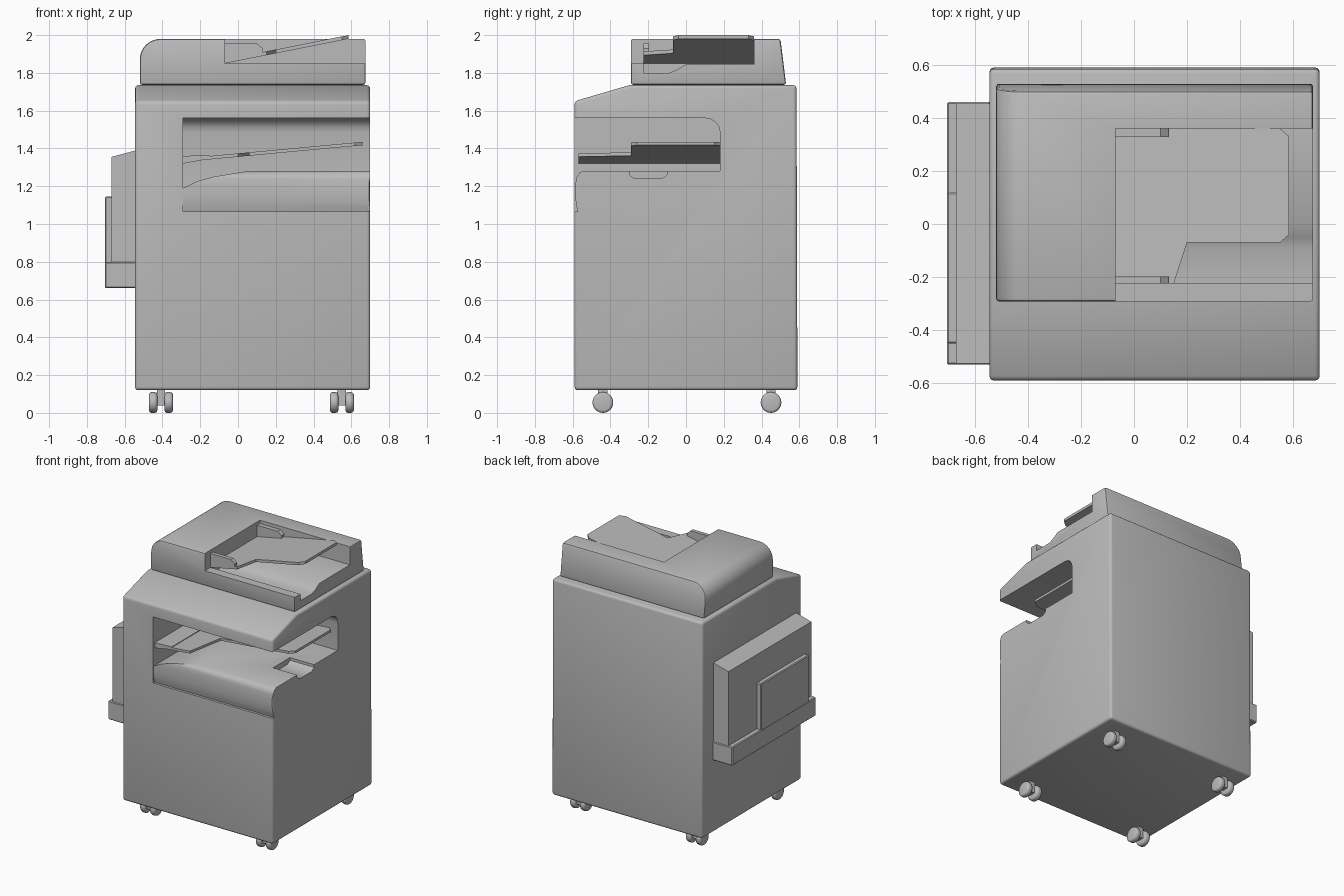
import bpy, bmesh, math
from mathutils import Vector

if "Cube" in bpy.data.objects:
    bpy.data.objects.remove(bpy.data.objects["Cube"])

grey = bpy.data.materials.new("office grey")
grey.diffuse_color = (0.5, 0.5, 0.5, 1)
grey.use_nodes = True
grey.node_tree.nodes["Principled BSDF"].inputs["Base Color"].default_value = grey.diffuse_color


def prism(name, pts, axis, a, b):
    """Extrude a 2D profile along an axis (x: pts are yz, y: xz, z: xy)."""
    def place(p, t):
        return {"x": (t, p[0], p[1]), "y": (p[0], t, p[1]), "z": (p[0], p[1], t)}[axis]
    bm = bmesh.new()
    lo = [bm.verts.new(place(p, a)) for p in pts]
    hi = [bm.verts.new(place(p, b)) for p in pts]
    n = len(pts)
    bm.faces.new(lo)
    bm.faces.new(hi[::-1])
    for i in range(n):
        j = (i + 1) % n
        bm.faces.new((lo[i], hi[i], hi[j], lo[j]))
    bmesh.ops.recalc_face_normals(bm, faces=bm.faces)
    me = bpy.data.meshes.new(name)
    bm.to_mesh(me)
    bm.free()
    me.materials.append(grey)
    ob = bpy.data.objects.new(name, me)
    bpy.context.collection.objects.link(ob)
    return ob


def box(name, x0, x1, y0, y1, z0, z1):
    return prism(name, [(x0, y0), (x1, y0), (x1, y1), (x0, y1)], "z", z0, z1)


def bevel(ob, width, segs=2, where=lambda a, b: True):
    """Round the edges whose two end points pass the test."""
    bm = bmesh.new()
    bm.from_mesh(ob.data)
    edges = [e for e in bm.edges if where(e.verts[0].co, e.verts[1].co)
             and e.calc_face_angle(0) > 0.4]
    bmesh.ops.bevel(bm, geom=edges, offset=width, segments=segs, profile=0.5,
                    affect="EDGES", clamp_overlap=True)
    bm.to_mesh(ob.data)
    bm.free()
    return ob


def cut(ob, *cutters):
    """Subtract the cutters, then discard them."""
    for c in cutters:
        m = ob.modifiers.new("cut", "BOOLEAN")
        m.operation, m.solver, m.object = "DIFFERENCE", "EXACT", c
    bpy.context.view_layer.update()
    dg = bpy.context.evaluated_depsgraph_get()
    me = bpy.data.meshes.new_from_object(ob.evaluated_get(dg))
    ob.modifiers.clear()
    ob.data = me
    for c in cutters:
        bpy.data.objects.remove(c)
    return ob


def smooth(ob, angle=35):
    bpy.ops.object.select_all(action="DESELECT")
    ob.select_set(True)
    bpy.context.view_layer.objects.active = ob
    bpy.ops.object.shade_smooth_by_angle(angle=math.radians(angle))


def tilted(name, outline, height, thick):
    """Sheet with an xy outline whose top follows height(x)."""
    ob = prism(name, outline, "z", 0, 1)
    for v in ob.data.vertices:
        v.co.z = height(v.co.x) - (thick if v.co.z < 0.5 else 0)
    return ob


# Cabinet with sloping front shoulder
body = prism("cabinet", [(-0.59, 0.12), (0.59, 0.12), (0.585, 1.735),
                         (-0.30, 1.735), (-0.59, 1.65)], "x", -0.545, 0.70)
bevel(body, 0.018, 3)

# Output bay, open at the front and right
bay = prism("bay_cutter", [(-0.29, 1.56), (-0.29, 1.19), (-0.22, 1.225), (-0.13, 1.25),
                           (0.05, 1.28), (1, 1.28), (1, 1.56)], "y", -0.8, 0.18)
bevel(bay, 0.075, 4, lambda a, b: min(a.y, b.y) > 0.17 and min(a.z, b.z) > 1.55)
# Curved lip below the bay
lip = prism("lip_cutter", [(-0.8, 1.065), (-0.572, 1.065), (-0.582, 1.10), (-0.586, 1.15),
                           (-0.586, 1.21), (-0.58, 1.245), (-0.565, 1.27), (-0.54, 1.285),
                           (-0.8, 1.285)], "x", -0.29, 1)
# Finger notch on the right edge of the bay floor
notch = prism("notch_cutter", [(-0.30, 1.30), (-0.30, 1.26), (-0.27, 1.24), (-0.13, 1.24),
                               (-0.10, 1.26), (-0.10, 1.30)], "x", 0.50, 1)
cut(body, bay, lip, notch)
smooth(body)


# Output tray inside the bay, with a shorter front wing
def tray_height(x):
    return 1.36 + 0.075 * (x + 0.15) / 0.81


tilted("output_tray", [(-0.29, -0.57), (0.0, -0.57), (0.06, -0.29), (0.62, -0.29),
                       (0.66, -0.26), (0.66, 0.15), (0.63, 0.18), (-0.29, 0.18)],
       tray_height, 0.018)
prism("output_tray_ramp", [(-0.29, 1.32), (-0.15, 1.345), (-0.15, 1.365), (-0.29, 1.36)],
      "y", -0.57, 0.18)

# Document feeder lid with rounded left shoulder and slanted back
lid = prism("feeder_lid", [(-0.292, 1.737), (0.53, 1.737), (0.50, 1.98), (-0.292, 1.98)],
            "x", -0.52, 0.675)
bevel(lid, 0.11, 8, lambda a, b: max(a.x, b.x) < -0.5 and min(a.z, b.z) > 1.9)
bevel(lid, 0.012, 2, lambda a, b: True)
pocket = prism("pocket_cutter", [(-0.5, 1.85), (-0.225, 1.85), (-0.225, 1.80), (-0.09, 1.80),
                                 (-0.05, 1.815), (0.0, 1.845), (0.36, 1.845), (0.36, 2.2),
                                 (-0.5, 2.2)], "x", -0.07, 1)
cut(lid, pocket)
smooth(lid)

# Sloped paper tray of the feeder
tilted("feeder_tray", [(-0.07, -0.225), (0.15, -0.225), (0.20, -0.07), (0.55, -0.07),
                       (0.585, -0.04), (0.585, 0.33), (0.55, 0.36), (-0.07, 0.36)],
       lambda x: 1.87 + 0.13 * (x + 0.07) / 0.655, 0.02)

# Paper guides at both sides of the feeder tray
for side, y0, y1 in (("front", -0.225, -0.197), ("back", 0.327, 0.36)):
    prism(side + "_paper_guide", [(-0.07, 1.86), (0.13, 1.895), (0.13, 1.93), (0.10, 1.955),
                                  (-0.07, 1.955)], "y", y0, y1)

# Side feed unit on the left
prism("side_unit", [(-0.67, 0.79), (-0.54, 0.79), (-0.54, 1.39), (-0.67, 1.355)],
      "y", -0.525, 0.455)
bevel(box("side_unit_base", -0.705, -0.54, -0.53, 0.46, 0.66, 0.80), 0.006, 1)
bevel(box("side_unit_panel", -0.705, -0.665, -0.45, 0.12, 0.79, 1.145), 0.006, 1)

# Twin wheel casters, each wheel turned from a rounded profile
for cx, xs in ((-0.408, "left"), (0.55, "right")):
    for cy, ys in ((-0.44, "front"), (0.45, "back")):
        tag = f"{ys}_{xs}"
        box(tag + "_caster_stem", cx - 0.022, cx + 0.022, cy - 0.025, cy + 0.025, 0.04, 0.13)
        for s, part in ((-1, "outer"), (1, "inner")):
            ring = [(cy + 0.055 * math.cos(k * math.pi / 12),
                     0.06 + 0.055 * math.sin(k * math.pi / 12)) for k in range(24)]
            wx = cx + s * 0.041
            wheel = prism(f"{tag}_{part}_wheel", ring, "x", wx - 0.022, wx + 0.022)
            bevel(wheel, 0.014, 3, lambda a, b: abs(a.x - b.x) < 1e-4)
            for v in wheel.data.vertices:
                v.co.z -= 0.005
            smooth(wheel, 50)
